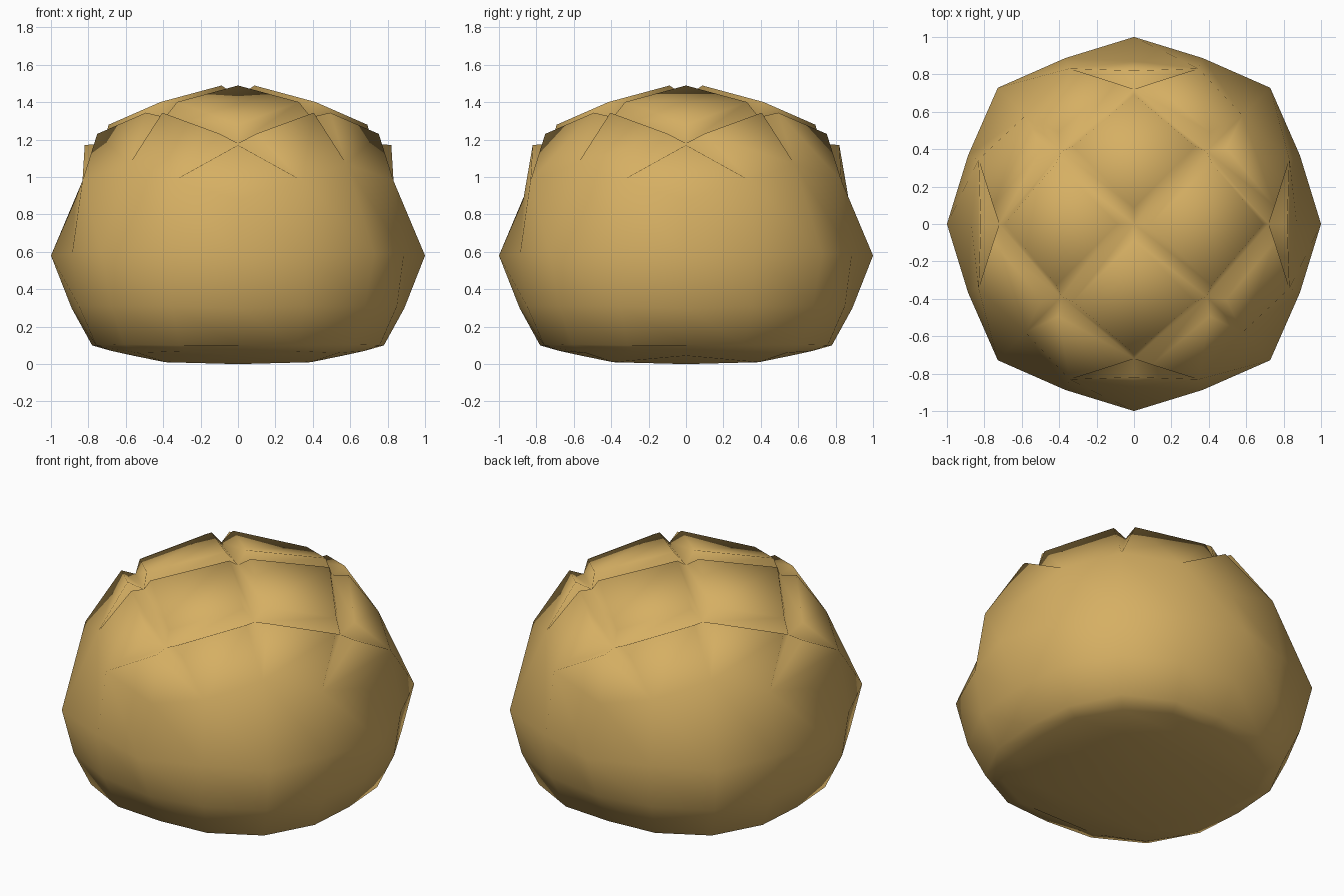
import bpy, bmesh, math

if "Cube" in bpy.data.objects:
    bpy.data.objects.remove(bpy.data.objects["Cube"])

# (radius, height) by ring position on the quad-sphere, reading from the axis outwards
TOP = {(0, 0): (0, 1.43), (1, 0): (.55, 1.32), (1, 1): (.72, 1.18),
       (2, 0): (.82, 1.07), (2, 1): (.90, .98), (2, 2): (.87, .88)}
SIDE = {1: [(1.03, .59), (.96, .59), (1.0, .58)],
        0: [(.96, .31), (.92, .31), (.89, .30)],
        -1: [(.86, .105), (.82, .10), (.78, .10)]}
BOTTOM = {(0, 0): (0, 0), (1, 0): (.55, .01), (1, 1): (.56, .045),
          (2, 0): (.76, .06), (2, 1): (.73, .07), (2, 2): (.68, .08)}


def place(i, j, k):
    """Position of a cube lattice point on the squashed loaf."""
    hi, lo = max(abs(i), abs(j)), min(abs(i), abs(j))
    if k == 2:
        r, z = TOP[hi, lo]
    elif k == -2:
        r, z = BOTTOM[hi, lo]
    else:
        r, z = SIDE[k][lo]
    # even angular steps around the rim, turned so a cube corner faces front
    a = math.atan2(math.tan(j * math.pi / 8) if abs(j) < 2 else math.copysign(1, j),
                   math.tan(i * math.pi / 8) if abs(i) < 2 else math.copysign(1, i))
    a += math.pi / 4
    return r * math.cos(a), r * math.sin(a), z


# loaf: cube divided 4 x 4 per side, then shaped
bm = bmesh.new()
bmesh.ops.create_cube(bm, size=4)
bmesh.ops.subdivide_edges(bm, edges=bm.edges[:], cuts=3, use_grid_fill=True)
top = [f for f in bm.faces if all(v.co.z > 1.9 for v in f.verts)]
base = {v for f in top for v in f.verts}
rim = {v for v in base if max(abs(v.co.x), abs(v.co.y)) > 1.9}
for v in bm.verts:
    v.co = place(*(round(c) for c in v.co))
bmesh.ops.recalc_face_normals(bm, faces=bm.faces[:])

# scored crust: every top patch raised, leaving V grooves between
bmesh.ops.inset_individual(bm, faces=top, thickness=.044, depth=.085,
                           use_even_offset=True)

# the grooves run out at the rim, so raised corners there drop back onto it
weld = {}
for f in top:
    for v in f.verts:
        for e in v.link_edges:
            if e.other_vert(v) in rim:
                weld[v] = e.other_vert(v)
bmesh.ops.weld_verts(bm, targetmap=weld)
for f in bm.faces:
    f.smooth = True

mesh = bpy.data.meshes.new("scored_loaf")
bm.to_mesh(mesh)
bm.free()
loaf = bpy.data.objects.new("scored_loaf", mesh)
bpy.context.collection.objects.link(loaf)

crust = bpy.data.materials.new("golden_crust")
crust.diffuse_color = (.67, .43, .125, 1)
crust.use_nodes = True
crust.node_tree.nodes["Principled BSDF"].inputs["Base Color"].default_value = crust.diffuse_color
mesh.materials.append(crust)
